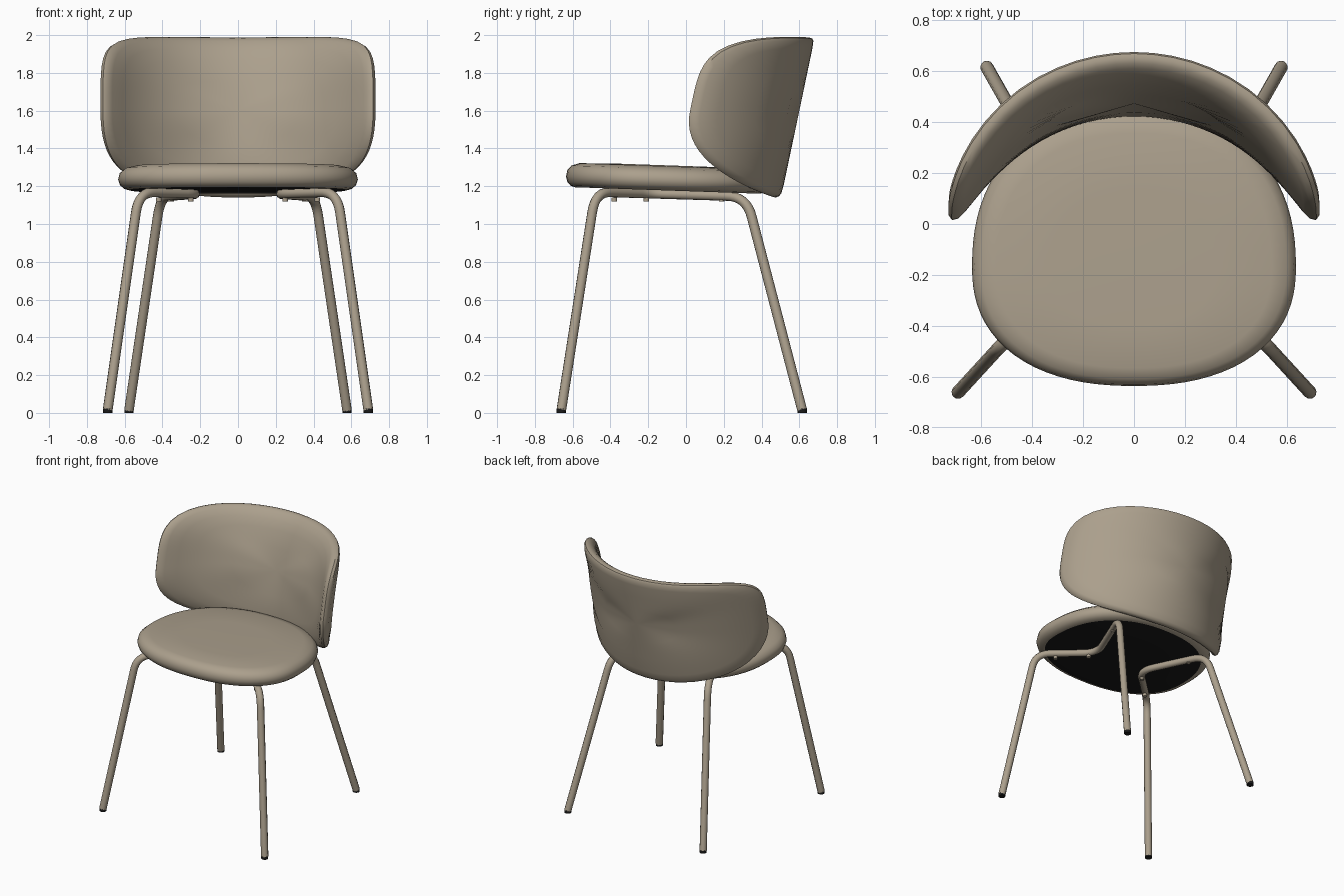
import bpy, bmesh, math
from mathutils import Vector

cube = bpy.data.objects.get("Cube")
if cube:
    bpy.data.objects.remove(cube, do_unlink=True)


def material(name, rgb):
    m = bpy.data.materials.new(name)
    m.use_nodes = True
    m.diffuse_color = (*rgb, 1)
    bsdf = m.node_tree.nodes["Principled BSDF"]
    bsdf.inputs["Base Color"].default_value = (*rgb, 1)
    bsdf.inputs["Roughness"].default_value = 0.7
    return m


BEIGE = material("warm beige", (0.41, 0.35, 0.265))
BLACK = material("black", (0.01, 0.01, 0.01))


def finish(name, bm, mats):
    bmesh.ops.recalc_face_normals(bm, faces=bm.faces[:])
    mesh = bpy.data.meshes.new(name)
    bm.to_mesh(mesh)
    bm.free()
    obj = bpy.data.objects.new(name, mesh)
    bpy.context.collection.objects.link(obj)
    for m in mats:
        mesh.materials.append(m)
    bpy.ops.object.select_all(action='DESELECT')
    obj.select_set(True)
    bpy.context.view_layer.objects.active = obj
    bpy.ops.object.shade_smooth_by_angle(angle=math.radians(40))
    return obj


def superellipse(angle, n):
    """Point on a unit superellipse in the given direction."""
    c, s = math.cos(angle), math.sin(angle)
    k = (abs(c) ** n + abs(s) ** n) ** (-1 / n)
    return c * k, s * k


def cushion(name, rows, place, mats, dark_rows=0, seg=80):
    """Closed pad: rings of (scale, height), capped by a pole at each end."""
    bm = bmesh.new()
    rings = []
    for r, h in rows:
        count = seg if r else 1
        rings.append([bm.verts.new(place(r, math.tau * i / seg, h)) for i in range(count)])
    for k, (a, b) in enumerate(zip(rings, rings[1:])):
        for i in range(seg):
            j = (i + 1) % seg
            if len(a) == 1:
                f = bm.faces.new((a[0], b[i], b[j]))
            elif len(b) == 1:
                f = bm.faces.new((a[i], b[0], a[j]))
            else:
                f = bm.faces.new((a[i], b[i], b[j], a[j]))
            f.material_index = 1 if k < dark_rows else 0
    return finish(name, bm, mats)


# Seat pad with a dark underside, sloping slightly to the back
def place_seat(r, angle, h):
    a, b = superellipse(angle, 2.3)
    y = -0.17 + r * b * (0.62 if b > 0 else 0.465)
    return r * a * 0.635, y, h - 0.035 * (y + 0.6)


seat_rows = [(0, 1.195), (0.5, 1.195), (0.9, 1.195), (0.95, 1.203), (0.985, 1.222),
             (1, 1.25), (0.987, 1.283), (0.94, 1.309), (0.85, 1.323),
             (0.5, 1.328), (0, 1.328)]
cushion("seat", seat_rows, place_seat, [BEIGE, BLACK], dark_rows=2)

# Curved backrest: a padded shell wrapped on a leaning cylinder
RADIUS = 0.77


def place_back(r, angle, depth):
    upper = math.sin(angle) > 0
    a, b = superellipse(angle, 4.5 if upper else 2.1)
    turn = r * a * math.radians(75)
    z = 1.6 + r * b * (0.405 if upper else 0.46)
    z -= 0.017 * max(0, r * b) * math.cos(turn) ** 2
    axis_y = 0.6 + 0.21 * (z - 1.6) - RADIUS
    rad = RADIUS - depth
    return rad * math.sin(turn), axis_y + rad * math.cos(turn), z


back_rows = [(0, 0), (0.3, 0), (0.6, 0), (0.85, 0), (0.95, 0.003), (0.985, 0.012),
             (1, 0.03), (0.988, 0.05), (0.95, 0.068), (0.85, 0.092), (0.7, 0.11),
             (0.4, 0.125), (0, 0.128)]
cushion("backrest", back_rows, place_back, [BEIGE])


def rounded_path(points, radius, steps=8):
    """Polyline with each inner corner replaced by a smooth bend."""
    pts = [Vector(p) for p in points]
    path = [pts[0]]
    for p, c, q in zip(pts, pts[1:], pts[2:]):
        start = c + (p - c).normalized() * radius
        end = c + (q - c).normalized() * radius
        for i in range(steps + 1):
            t = i / steps
            path.append(start * (1 - t) ** 2 + c * 2 * t * (1 - t) + end * t * t)
    return path + [pts[-1]]


def cylinder(name, centre, radius, height, mat):
    bm = bmesh.new()
    bmesh.ops.create_cone(bm, cap_ends=True, segments=16, radius1=radius,
                          radius2=radius, depth=height)
    bmesh.ops.translate(bm, verts=bm.verts[:], vec=centre)
    return finish(name, bm, [mat])


# Bent tube frame on each side: front leg, under-seat bar and back leg
front_foot, back_foot = (0.69, -0.66, 0.015), (0.577, 0.615, 0.015)
for side, label in ((1, "left"), (-1, "right")):
    corners = [front_foot, (0.525, -0.48, 1.17), (0.2, -0.17, 1.16),
               (0.41, 0.32, 1.145), back_foot]
    path = rounded_path([(side * x, y, z) for x, y, z in corners], 0.11)
    curve = bpy.data.curves.new(label + "_leg_frame", 'CURVE')
    curve.dimensions = '3D'
    curve.bevel_depth = 0.026
    curve.bevel_resolution = 3
    curve.use_fill_caps = True
    spline = curve.splines.new('POLY')
    spline.points.add(len(path) - 1)
    for point, co in zip(spline.points, path):
        point.co = (*co, 1)
    curve.materials.append(BEIGE)
    frame = bpy.data.objects.new(label + "_leg_frame", curve)
    bpy.context.collection.objects.link(frame)

    # Foot caps
    for end, (x, y, z) in (("front", front_foot), ("back", back_foot)):
        cylinder(f"{label}_{end}_foot_cap", (side * x, y, 0.011), 0.025, 0.022, BLACK)

    # Fixing screws below the bar
    for i, (x, y) in enumerate(((0.42, -0.38), (0.25, -0.21), (0.355, 0.19))):
        cylinder(f"{label}_screw_{i + 1}", (side * x, y, 1.13), 0.015, 0.02, BEIGE)
